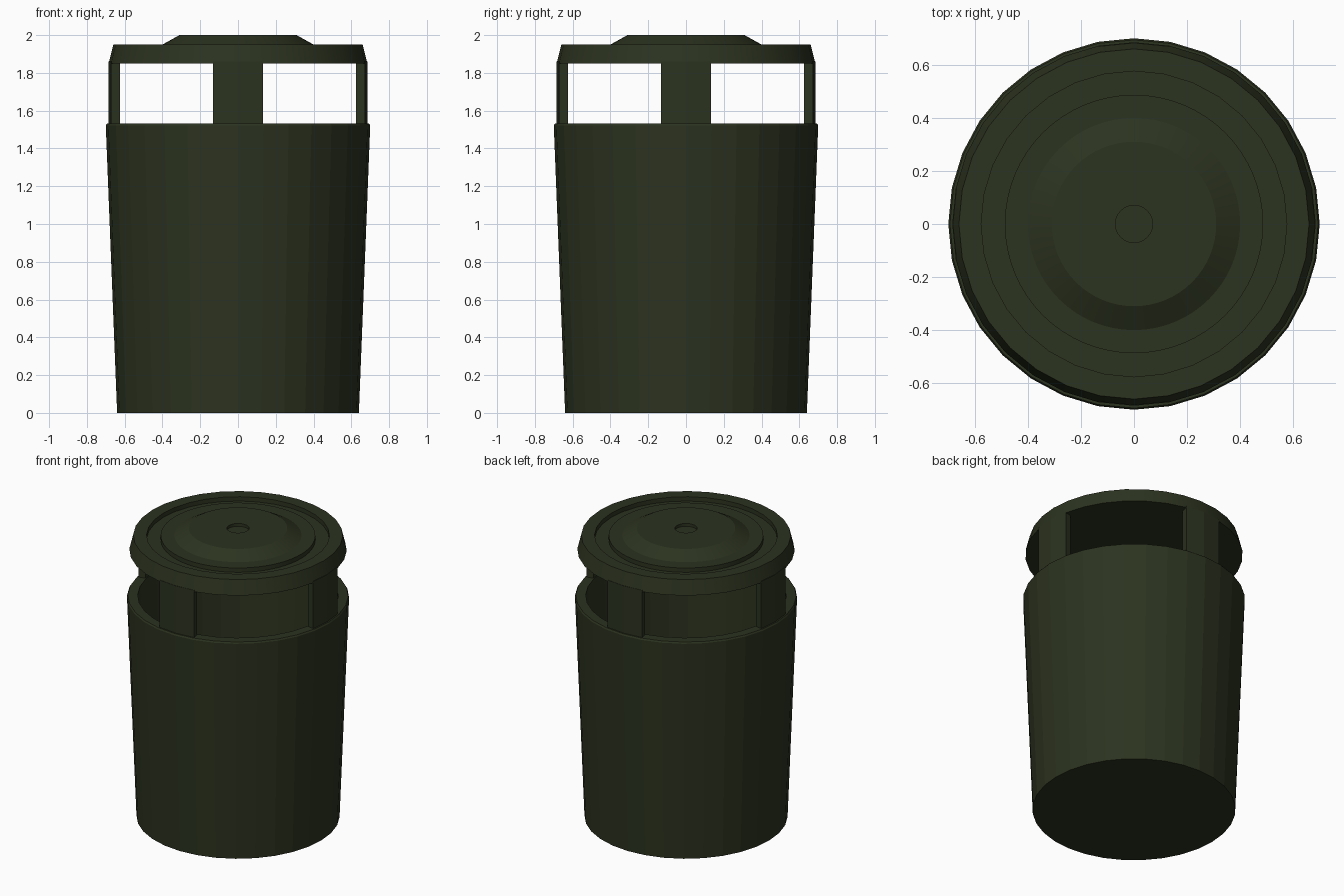
import bpy, bmesh, math

if "Cube" in bpy.data.objects:
    bpy.data.objects.remove(bpy.data.objects["Cube"])

mat = bpy.data.materials.new("dark_green")
mat.diffuse_color = (0.025, 0.033, 0.014, 1)
mat.use_nodes = True
mat.node_tree.nodes["Principled BSDF"].inputs["Base Color"].default_value = mat.diffuse_color


def finish(name, bm, smooth):
    bmesh.ops.recalc_face_normals(bm, faces=bm.faces)
    me = bpy.data.meshes.new(name)
    bm.to_mesh(me)
    bm.free()
    ob = bpy.data.objects.new(name, me)
    bpy.context.collection.objects.link(ob)
    me.materials.append(mat)
    if smooth:
        bpy.ops.object.select_all(action='DESELECT')
        ob.select_set(True)
        bpy.context.view_layer.objects.active = ob
        bpy.ops.object.shade_smooth_by_angle(angle=math.radians(25))
    return ob


def lathe(name, profile, n, smooth=True):
    """Spin (radius, z) points about z; first and last rings are capped."""
    bm = bmesh.new()
    rings = [[bm.verts.new((r * math.cos(2 * math.pi * i / n),
                            r * math.sin(2 * math.pi * i / n), z))
              for i in range(n)] for r, z in profile]
    for a, b in zip(rings, rings[1:]):
        for i in range(n):
            j = (i + 1) % n
            bm.faces.new((a[i], a[j], b[j], b[i]))
    bm.faces.new(rings[0])
    bm.faces.new(rings[-1])
    return finish(name, bm, smooth)


def post(name, angle):
    """Upright covering two of the 32 sides."""
    bm = bmesh.new()
    step = 2 * math.pi / 32
    angles = [angle + k * step for k in (-1, 0, 1)]
    outline = [(0.685, a) for a in angles] + [(0.638, a) for a in reversed(angles)]
    low, high = [[bm.verts.new((r * math.cos(a), r * math.sin(a), z))
                  for r, a in outline] for z in (1.52, 1.86)]
    bm.faces.new(low)
    bm.faces.new(high)
    for i in range(6):
        j = (i + 1) % 6
        bm.faces.new((low[i], low[j], high[j], high[i]))
    finish(name, bm, False)


# Hollow tapered bin with a slightly chamfered rim
lathe("bin_body", [(0.64, 0), (0.70, 1.522), (0.694, 1.532),
                   (0.632, 1.532), (0.58, 0.05)], 32, False)

# Four posts carrying the lid
for k, side in enumerate(("right", "back", "left", "front")):
    post("post_" + side, k * math.pi / 2)

# Lid rim with the floor of the ring groove
lathe("lid_rim", [(0.685, 1.85), (0.66, 1.95), (0.576, 1.95), (0.576, 1.92)], 32)

# Raised lid centre with sloped dome and small round recess
lathe("lid_dome", [(0.487, 1.91), (0.487, 1.95), (0.40, 1.95), (0.31, 2.0),
                   (0.07, 2.0), (0.07, 1.98)], 64)
